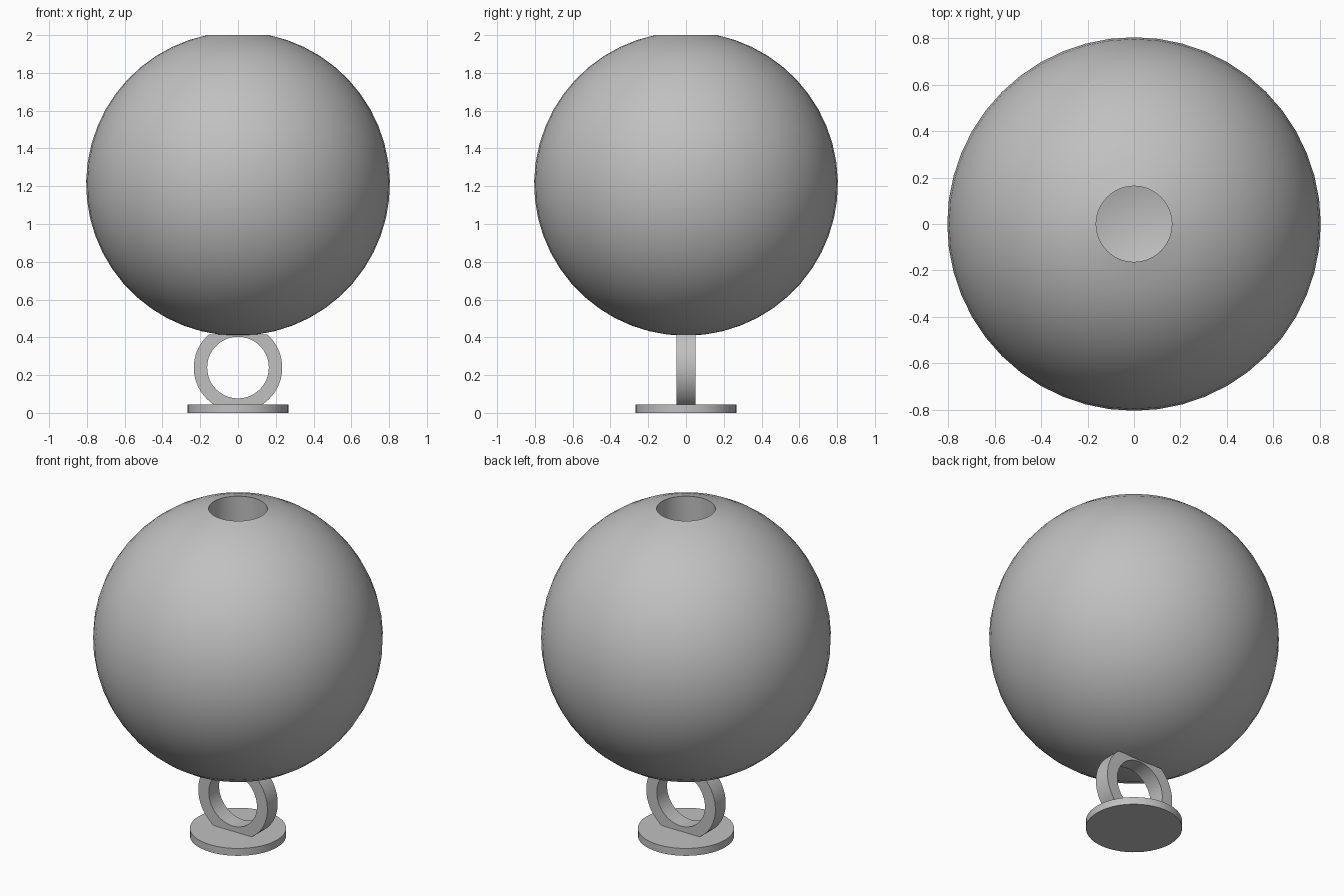
import bpy, bmesh
from math import sin, cos, pi, asin, sqrt, radians

cube = bpy.data.objects.get("Cube")
if cube:
    bpy.data.objects.remove(cube, do_unlink=True)

# Single plain grey material
GREY = (0.53, 0.53, 0.53, 1)
grey = bpy.data.materials.new("plain grey")
grey.use_nodes = True
grey.diffuse_color = GREY
grey.node_tree.nodes["Principled BSDF"].inputs["Base Color"].default_value = GREY


def finish(name, bm):
    """Turn a bmesh into a smooth-shaded object with sharp edges kept."""
    bmesh.ops.remove_doubles(bm, verts=bm.verts, dist=1e-5)
    bmesh.ops.recalc_face_normals(bm, faces=bm.faces)
    mesh = bpy.data.meshes.new(name)
    bm.to_mesh(mesh)
    bm.free()
    mesh.materials.append(grey)
    obj = bpy.data.objects.new(name, mesh)
    bpy.context.collection.objects.link(obj)
    bpy.ops.object.select_all(action='DESELECT')
    obj.select_set(True)
    bpy.context.view_layer.objects.active = obj
    bpy.ops.object.shade_smooth_by_angle(angle=radians(30))
    return obj


def lathe(name, profile, steps=48):
    """Revolve an (r, z) profile around the z axis."""
    bm = bmesh.new()
    verts = [bm.verts.new((r, 0, z)) for r, z in profile]
    edges = [bm.edges.new(pair) for pair in zip(verts, verts[1:])]
    bmesh.ops.spin(bm, geom=verts + edges, cent=(0, 0, 0), axis=(0, 0, 1),
                   angle=2 * pi, steps=steps)
    return finish(name, bm)


# Hollow globe with a round opening at the top
R_OUT, R_IN, R_HOLE = 0.804, 0.64, 0.163
CENTRE = 2 - sqrt(R_OUT ** 2 - R_HOLE ** 2)


def arc(radius, count=24):
    """Arc from the bottom pole up to the opening."""
    sweep = pi - asin(R_HOLE / radius)
    return [(radius * sin(sweep * i / count), CENTRE - radius * cos(sweep * i / count))
            for i in range(count + 1)]


lathe("globe", arc(R_OUT) + arc(R_IN)[::-1])

# Round base plate
PLATE_TOP = 0.045
lathe("base_plate", [(0, 0), (0.267, 0), (0.267, PLATE_TOP), (0, PLATE_TOP)])

# Upright ring, flattened where it meets the globe and the plate
RING_Z, RING_TOP, HALF, STEPS = 0.24, 0.416, 0.05, 96
bm = bmesh.new()
loops = []
for radius, y in ((0.234, -HALF), (0.234, HALF), (0.163, HALF), (0.163, -HALF)):
    loop = []
    for i in range(STEPS):
        a = 2 * pi * i / STEPS
        z = RING_Z + radius * sin(a)
        loop.append(bm.verts.new((radius * cos(a), y, max(PLATE_TOP - 0.005, min(RING_TOP, z)))))
    loops.append(loop)
for k in range(4):
    a, b = loops[k], loops[(k + 1) % 4]
    for i in range(STEPS):
        j = (i + 1) % STEPS
        bm.faces.new((a[i], a[j], b[j], b[i]))
finish("support_ring", bm)
